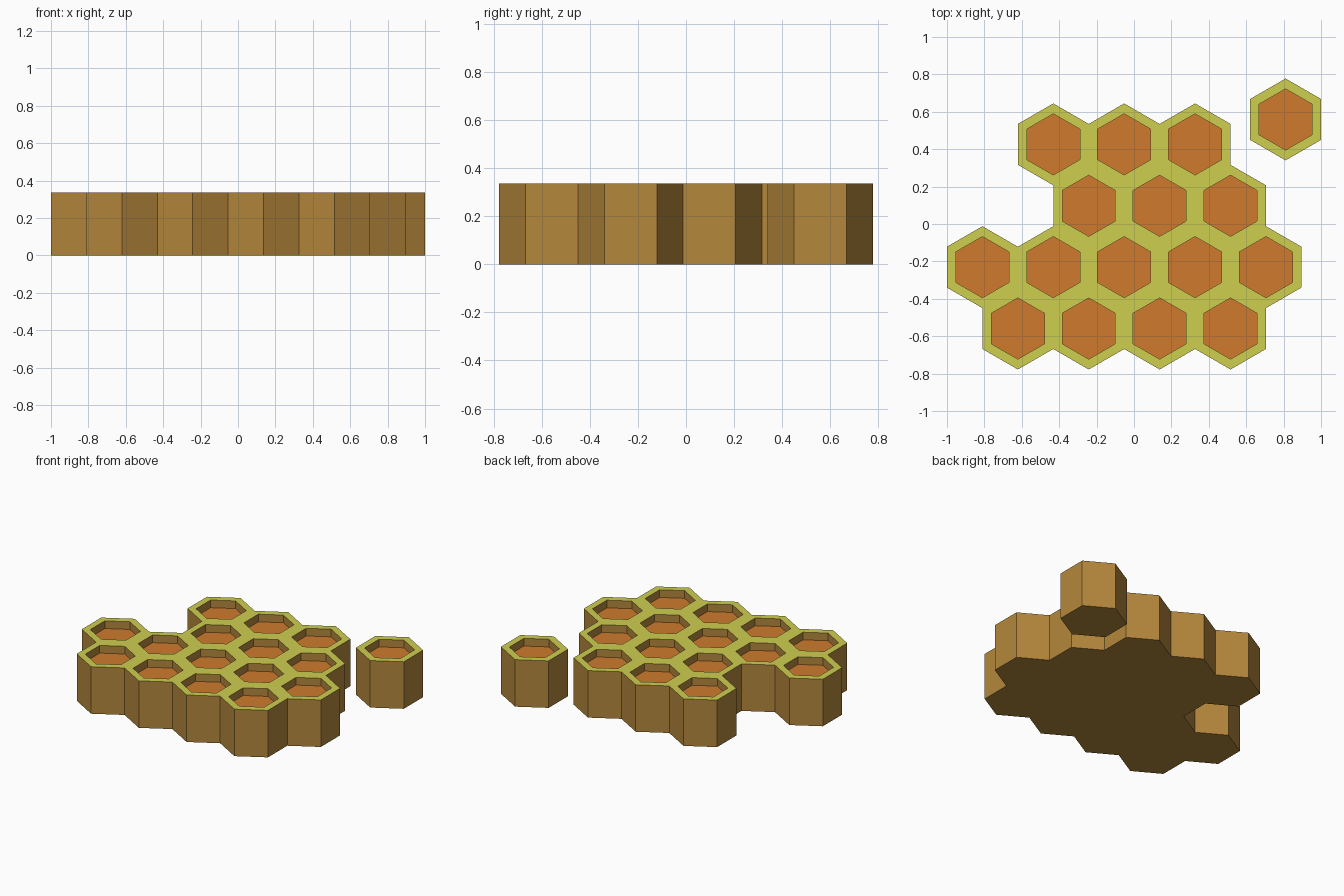
import bpy, bmesh, math
from mathutils import Vector

if "Cube" in bpy.data.objects:
    bpy.data.objects.remove(bpy.data.objects["Cube"])

W = 0.379                  # cell width across flats
R = W / math.sqrt(3)       # cell corner radius
ROW = 1.5 * R              # row spacing
H = 0.337                  # comb height
WALL = 0.048               # rim width
DEPTH = 0.055              # depth of each cell
Y0 = -0.559                # bottom row centre


def material(name, rgb):
    m = bpy.data.materials.new(name)
    m.diffuse_color = (*rgb, 1)
    m.use_nodes = True
    m.node_tree.nodes["Principled BSDF"].inputs["Base Color"].default_value = m.diffuse_color
    return m


MATS = [material("wax_brown", (0.456, 0.242, 0.045)),
        material("rim_yellow", (0.62, 0.62, 0.08)),
        material("honey_orange", (0.62, 0.195, 0.026))]


def comb(name, centres):
    bm = bmesh.new()
    # flat hexagons welded into one sheet
    for cx, cy in centres:
        bm.faces.new([bm.verts.new((cx + R * math.cos(math.radians(30 + 60 * k)),
                                    cy + R * math.sin(math.radians(30 + 60 * k)), 0))
                      for k in range(6)])
    bmesh.ops.remove_doubles(bm, verts=bm.verts[:], dist=0.005)
    # raise into a solid slab
    ext = bmesh.ops.extrude_face_region(bm, geom=bm.faces[:], use_keep_orig=True)["geom"]
    bmesh.ops.translate(bm, vec=Vector((0, 0, H)),
                        verts=[g for g in ext if isinstance(g, bmesh.types.BMVert)])
    bmesh.ops.recalc_face_normals(bm, faces=bm.faces[:])
    bm.normal_update()
    # rims and sunken cells
    tops = [f for f in bm.faces if f.normal.z > 0.5]
    bmesh.ops.inset_individual(bm, faces=tops, thickness=WALL, use_even_offset=True)
    floors = bmesh.ops.extrude_discrete_faces(bm, faces=tops)["faces"]
    bmesh.ops.translate(bm, vec=Vector((0, 0, -DEPTH)),
                        verts=[v for f in floors for v in f.verts])
    bmesh.ops.recalc_face_normals(bm, faces=bm.faces[:])
    bm.normal_update()
    # colour by direction and height
    for f in bm.faces:
        if f.normal.z > 0.5:
            f.material_index = 1 if f.calc_center_median().z > H - 0.01 else 2
    me = bpy.data.meshes.new(name)
    bm.to_mesh(me)
    bm.free()
    for m in MATS:
        me.materials.append(m)
    ob = bpy.data.objects.new(name, me)
    bpy.context.collection.objects.link(ob)
    return ob


# rows from front to back: (first cell x, number of cells)
rows = [(-0.621, 4), (-0.8105, 5), (-0.242, 3), (-0.4315, 3)]
comb("honeycomb", [(x + i * W, Y0 + r * ROW)
                   for r, (x, n) in enumerate(rows) for i in range(n)])
comb("loose_cell", [(1 - W / 2, -Y0)])
